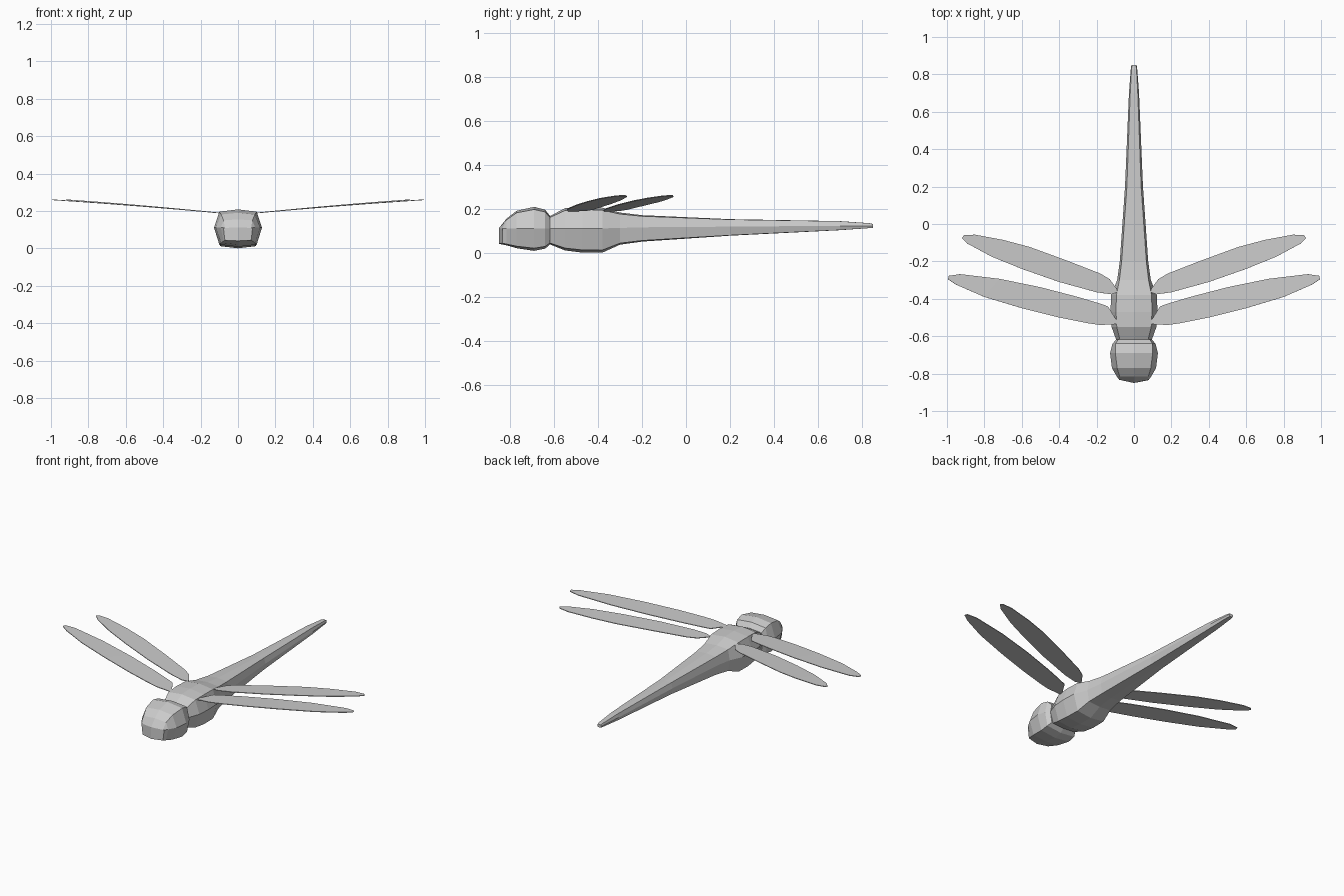
import bpy, bmesh


def make_object(name, bm):
    bmesh.ops.recalc_face_normals(bm, faces=bm.faces)
    mesh = bpy.data.meshes.new(name)
    bm.to_mesh(mesh)
    bm.free()
    obj = bpy.data.objects.new(name, mesh)
    bpy.context.collection.objects.link(obj)
    return obj


def loft(name, rings, nose=0.0):
    """Eight-sided body: rings of (y, top, bottom, middle z, flat half width, widest half width)."""
    bm = bmesh.new()
    loops = []
    for i, (y, top, bot, mid, fw, ww) in enumerate(rings):
        crown = 0.1 * (top - bot) * min(1, fw / 0.1) * 0.6
        pts = [(0, top), (fw, top - crown), (ww, mid), (fw, bot + crown),
               (0, bot), (-fw, bot + crown), (-ww, mid), (-fw, top - crown)]
        loops.append([bm.verts.new((x, y - (nose if i == 0 and x == 0 else 0), z))
                      for x, z in pts])
    for a, b in zip(loops, loops[1:]):
        for j in range(8):
            k = (j + 1) % 8
            bm.faces.new((a[j], a[k], b[k], b[j]))
    # Caps split along the centre line
    for loop in (loops[0], loops[-1]):
        bm.faces.new(loop[0:5])
        bm.faces.new(loop[4:8] + loop[0:1])
    return make_object(name, bm)


def wing(name, front, back, tip_x, side):
    """Thin wing: strips between the leading and trailing outline, rising to the tip."""
    bm = bmesh.new()

    def vert(p):
        t = (p[0] - 0.09) / (tip_x - 0.09)
        return bm.verts.new((side * p[0], p[1], 0.188 + 0.085 * t - 0.013 * t * t))

    rows = [(vert(p), vert(q)) for p, q in zip(front, back)]
    for (a, b), (c, d) in zip(rows, rows[1:]):
        bm.faces.new((a, c, d, b))
    obj = make_object(name, bm)
    mod = obj.modifiers.new("thickness", 'SOLIDIFY')
    mod.thickness = 0.004
    mod.offset = 0


# Head
loft("head", [
    (-0.835, 0.112, 0.040, 0.11, 0.070, 0.078),
    (-0.815, 0.155, 0.033, 0.11, 0.077, 0.092),
    (-0.770, 0.190, 0.020, 0.11, 0.090, 0.118),
    (-0.690, 0.208, 0.008, 0.11, 0.100, 0.128),
    (-0.640, 0.195, 0.018, 0.11, 0.098, 0.115),
    (-0.617, 0.165, 0.038, 0.11, 0.085, 0.095),
], nose=0.015)

# Thorax and tapering tail
loft("thorax_and_tail", [
    (-0.620, 0.165, 0.038, 0.11, 0.075, 0.095),
    (-0.550, 0.202, 0.010, 0.11, 0.092, 0.120),
    (-0.470, 0.207, 0.000, 0.11, 0.096, 0.126),
    (-0.380, 0.204, 0.000, 0.11, 0.094, 0.122),
    (-0.300, 0.182, 0.036, 0.112, 0.078, 0.090),
    (-0.200, 0.170, 0.050, 0.115, 0.066, 0.076),
    (0.200, 0.152, 0.077, 0.118, 0.038, 0.048),
    (0.700, 0.143, 0.102, 0.122, 0.020, 0.027),
    (0.830, 0.134, 0.111, 0.122, 0.013, 0.017),
    (0.850, 0.130, 0.112, 0.122, 0.010, 0.014),
])

# Two pairs of wings
FORE_FRONT = [(0.09, -0.535), (0.18, -0.54), (0.25, -0.53), (0.40, -0.5), (0.60, -0.45),
              (0.80, -0.39), (0.95, -0.325), (0.995, -0.295)]
FORE_BACK = [(0.09, -0.52), (0.14, -0.44), (0.19, -0.423), (0.30, -0.39), (0.50, -0.338),
             (0.72, -0.293), (0.93, -0.268), (0.99, -0.277)]
HIND_FRONT = [(0.09, -0.365), (0.12, -0.376), (0.20, -0.365), (0.40, -0.31), (0.60, -0.24),
              (0.76, -0.175), (0.89, -0.105), (0.92, -0.075)]
HIND_BACK = [(0.09, -0.35), (0.13, -0.295), (0.18, -0.265), (0.36, -0.195), (0.56, -0.122),
             (0.70, -0.085), (0.85, -0.057), (0.91, -0.06)]
for label, side in (("right", 1), ("left", -1)):
    wing("front_wing_" + label, FORE_FRONT, FORE_BACK, 1.0, side)
    wing("hind_wing_" + label, HIND_FRONT, HIND_BACK, 0.925, side)
